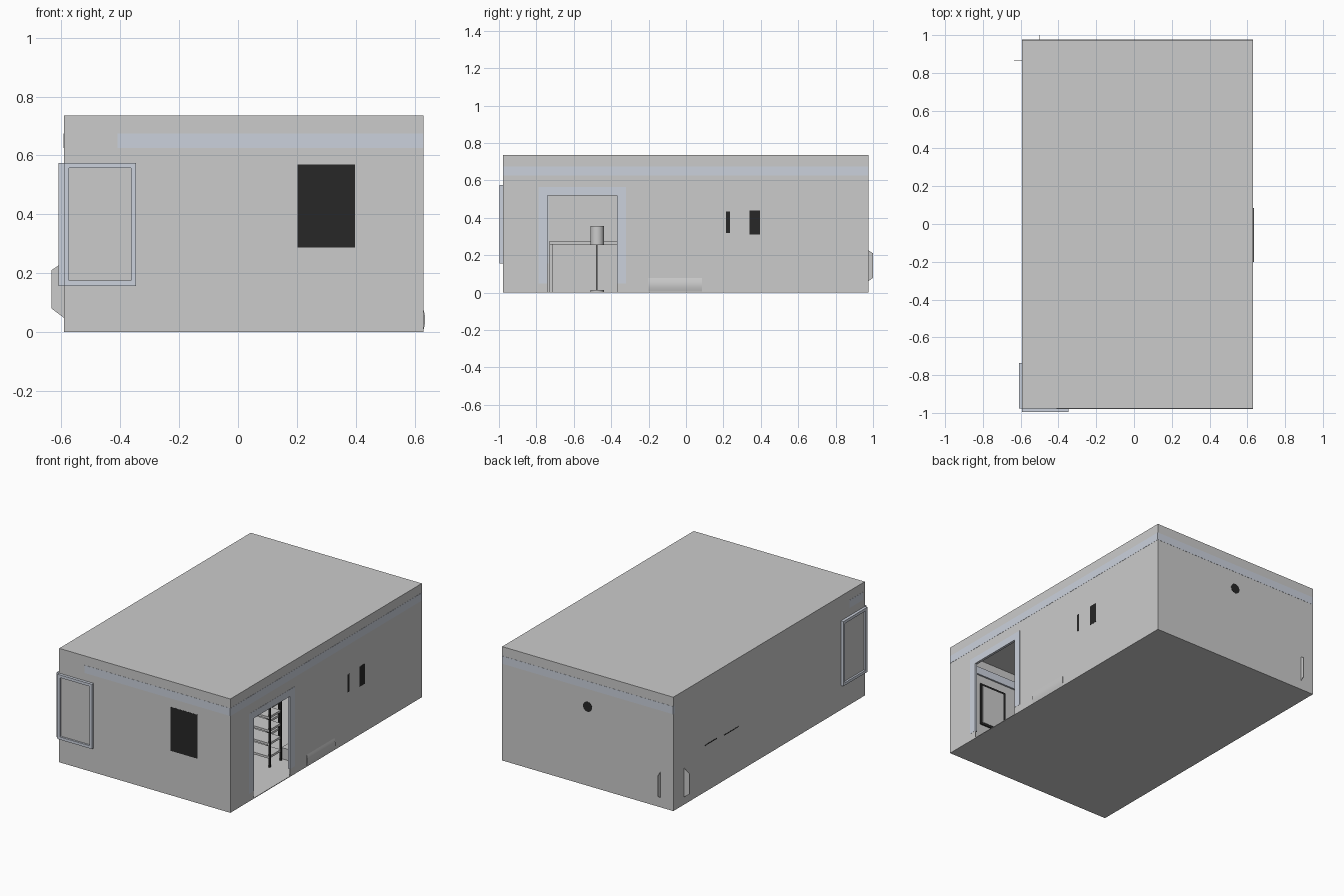
import bpy, bmesh, math
from mathutils import Vector

if "Cube" in bpy.data.objects:
    bpy.data.objects.remove(bpy.data.objects["Cube"])

X0, X1, Y0, Y1, H, T = -0.592, 0.63, -0.978, 0.975, 0.735, 0.004


def material(name, col):
    m = bpy.data.materials.new(name)
    m.diffuse_color = (*col, 1)
    m.use_nodes = True
    m.node_tree.nodes["Principled BSDF"].inputs["Base Color"].default_value = m.diffuse_color
    return m


TRIM = material("pale_trim", (0.60, 0.64, 0.72))
DARK = material("dark", (0.02, 0.02, 0.02))


def finish(name, bm, mat=None):
    bmesh.ops.recalc_face_normals(bm, faces=bm.faces)
    me = bpy.data.meshes.new(name)
    bm.to_mesh(me)
    bm.free()
    ob = bpy.data.objects.new(name, me)
    bpy.context.collection.objects.link(ob)
    if mat:
        me.materials.append(mat)
    return ob


def box(name, x, y, z, mat=None):
    bm = bmesh.new()
    bmesh.ops.create_cube(bm, size=1)
    for v in bm.verts:
        v.co = Vector([(r[0] + r[1]) / 2 + c * (r[1] - r[0]) for r, c in zip((x, y, z), v.co)])
    return finish(name, bm, mat)


def prism(name, pts, depth, mat=None):
    bm = bmesh.new()
    f = bm.faces.new([bm.verts.new(p) for p in pts])
    if depth:
        g = bmesh.ops.extrude_face_region(bm, geom=[f])["geom"]
        bmesh.ops.translate(bm, vec=depth, verts=[e for e in g if isinstance(e, bmesh.types.BMVert)])
    return finish(name, bm, mat)


def cylinder(name, loc, r, h, mat=None, axis="z", n=24):
    rot = (math.pi / 2, 0, 0) if axis == "y" else (0, 0, 0)
    bpy.ops.mesh.primitive_cylinder_add(vertices=n, radius=r, depth=h, location=loc, rotation=rot)
    ob = bpy.context.object
    ob.name = name
    bpy.ops.object.shade_smooth_by_angle()
    if mat:
        ob.data.materials.append(mat)
    return ob


# Room shell, with the doorway notched out of the right wall
box("floor", (X0, X1), (Y0, Y1), (0, T))
box("ceiling", (X0, X1), (Y0, Y1), (H - T, H))
box("left_wall", (X0, X0 + T), (Y0, Y1), (0, H))
box("front_wall", (X0, X1), (Y0, Y0 + T), (0, H))
box("back_wall", (X0, X1), (Y1 - T, Y1), (0, H))
D0, D1, DH = -0.74, -0.37, 0.52
prism("right_wall", [(X1, y, z) for y, z in [(Y0, 0), (D0, 0), (D0, DH), (D1, DH), (D1, 0), (Y1, 0), (Y1, H), (Y0, H)]],
      (-T, 0, 0))

# Crown moulding, just proud of both wall faces
e, zc, b = 0.001, (0.625, 0.675), 0.015
box("crown_front", (-0.41, X1), (Y0 - e, Y0 + b), zc, TRIM)
box("crown_right", (X1 - b, X1 + e), (Y0, Y1), zc, TRIM)
box("crown_back", (X0, X1), (Y1 - b, Y1 + e), zc, TRIM)
box("crown_left", (X0 - e, X0 + b), (-0.96, -0.82), zc, TRIM)

# Door casing
dx = (X1 - b, X1 + e)
box("door_casing_front", dx, (D0 - 0.048, D0), (0.05, DH), TRIM)
box("door_casing_back", dx, (D1, D1 + 0.048), (0.05, DH), TRIM)
box("door_casing_head", dx, (D0 - 0.048, D1 + 0.048), (DH, DH + 0.045), TRIM)

# Two corner windows: frame and recessed pane
za, zb, w = 0.157, 0.575, 0.018
for side in ("front", "left"):
    a0, a1 = (X0, -0.346) if side == "front" else (Y0, -0.735)

    def put(name, a, z, out, mat=None):
        if side == "front":
            box(name, a, (Y0 - out, Y0 + 0.01), z, mat)
        else:
            box(name, (X0 - out, X0 + 0.01), a, z, mat)
    put(side + "_window_sill", (a0, a1), (za, za + w), 0.018, TRIM)
    put(side + "_window_head", (a0, a1), (zb - w, zb), 0.018, TRIM)
    put(side + "_window_jamb_a", (a0, a0 + w), (za + w, zb - w), 0.018, TRIM)
    put(side + "_window_jamb_b", (a1 - w, a1), (za + w, zb - w), 0.018, TRIM)
    put(side + "_window_pane", (a0 + w, a1 - w), (za + w, zb - w), 0.006)

# Dark picture on the front wall, with a pale inner face
box("picture_back", (0.203, 0.397), (Y0 - e, Y0 + 0.012), (0.287, 0.57), DARK)
box("picture_face", (0.218, 0.382), (Y0 + 0.01, Y0 + 0.014), (0.302, 0.555))

# Clock on the back wall, small dark fittings on the side walls
cylinder("clock", (0.02, Y1 - 0.009, 0.51), 0.032, 0.02, DARK, "y")
box("wall_switch", (X1 - 0.01, X1 + e), (0.215, 0.235), (0.32, 0.435), DARK)
box("wall_panel", (X1 - 0.01, X1 + e), (0.34, 0.395), (0.31, 0.44), DARK)
box("counter_item_a", (X0 - e, X0 + 0.06), (0.53, 0.65), (0.297, 0.303), DARK)
box("counter_item_b", (X0 - e, X0 + 0.06), (0.31, 0.46), (0.289, 0.295), DARK)

# Crossed foliage cards in the back left corner, poking through the walls
cx, cy = -0.5, 0.866
prof = [(-0.134, 0.08), (-0.06, 0.025), (0.06, 0.025), (0.134, 0.08),
        (0.134, 0.21), (0.06, 0.26), (-0.06, 0.26), (-0.134, 0.21)]
prism("foliage_card_x", [(cx + a, cy, z) for a, z in prof], (0, 0.002, 0))
prism("foliage_card_y", [(cx, cy + a, z) for a, z in prof], (0.002, 0, 0))
cylinder("plant_pot", (cx, cy, 0.03), 0.04, 0.06)

# Sofa whose rounded base bulges slightly through the right wall
arc = [(X1 + 0.006 * math.sin(math.pi * i / 8), 0.005 + 0.072 * i / 8) for i in range(9)]
sofa = prism("sofa_base", [(0.45, -0.2, 0.005)] + [(x, -0.2, z) for x, z in arc] + [(0.45, -0.2, 0.077)], (0, 0.285, 0))
bpy.context.view_layer.objects.active = sofa
sofa.select_set(True)
bpy.ops.object.shade_smooth_by_angle()
box("sofa_back", (0.575, 0.622), (-0.2, 0.085), (0.077, 0.18))

# Floor lamp opposite the doorway
lx, ly = -0.2, -0.475
cylinder("lamp_base", (lx, ly, 0.009), 0.036, 0.01)
cylinder("lamp_pole", (lx, ly, 0.14), 0.005, 0.26)
cylinder("lamp_shade", (lx, ly, 0.305), 0.036, 0.1)

# Counter along the left wall
box("counter_top", (X0 + T, -0.42), (-0.73, 0.75), (0.258, 0.275))
for i, y in enumerate((-0.73, 0.73)):
    box(f"counter_end_{i}", (X0 + T, -0.43), (y, y + 0.015), (T, 0.258))

# Open shelving racks beyond the doorway
for r, (x, y) in enumerate([(0.24, -0.34), (0.06, -0.1)]):
    for i in range(4):
        z = 0.06 + 0.085 * i
        box(f"rack_{r}_shelf_{i}", (x, x + 0.22), (y, y + 0.12), (z, z + 0.014))
    for i in range(4):
        px, py = x + 0.215 * (i % 2), y + 0.115 * (i // 2)
        box(f"rack_{r}_post_{i}", (px, px + 0.01), (py, py + 0.01), (T, 0.4), DARK)
